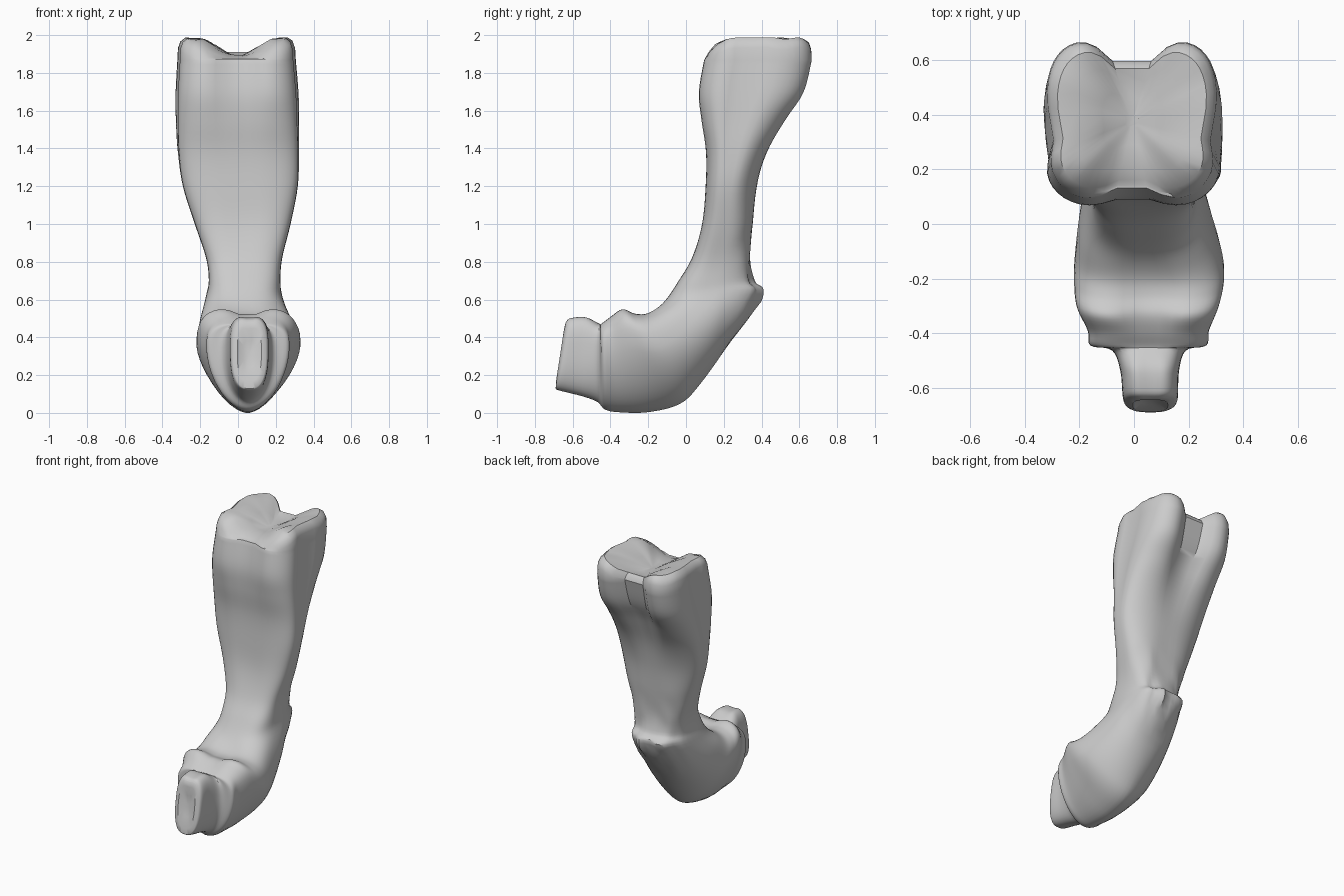
import bpy, bmesh, math
from mathutils import Vector, noise

if "Cube" in bpy.data.objects:
    bpy.data.objects.remove(bpy.data.objects["Cube"])

N = 48      # points around the bone
SUB = 5     # rings between neighbouring sections

# Shaft: z, front y, back y, left x, right x, back roundness, front groove, back groove
shaft = [
    (1.87, 0.075, 0.69, -0.325, 0.31, 0.55, 0.11, 0.22),
    (1.70, 0.05, 0.65, -0.335, 0.325, 0.60, 0.09, 0.22),
    (1.55, 0.07, 0.55, -0.335, 0.33, 0.70, 0.06, 0.18),
    (1.38, 0.10, 0.445, -0.325, 0.33, 0.80, 0.03, 0.10),
    (1.20, 0.10, 0.385, -0.295, 0.32, 0.90, 0.02, 0.04),
    (1.00, 0.08, 0.36, -0.23, 0.28, 0.80, 0.03, 0.03),
    (0.82, 0.03, 0.345, -0.17, 0.235, 0.70, 0.0, 0.03),
]
# Foot: front y, z, back y, z, left x, right x, widest point, back roundness, front groove
foot = [
    (-0.04, 0.70, 0.355, 0.70, -0.155, 0.225, 0.45, 0.75, 0.0),
    (-0.10, 0.61, 0.405, 0.63, -0.17, 0.235, 0.45, 0.85, 0.0),
    (-0.16, 0.56, 0.24, 0.385, -0.20, 0.28, 0.42, 0.9, 0.03),
    (-0.22, 0.535, 0.08, 0.16, -0.215, 0.32, 0.40, 1.1, 0.05),
    (-0.28, 0.54, -0.03, 0.05, -0.22, 0.33, 0.36, 1.2, 0.07),
    (-0.34, 0.565, -0.20, 0.005, -0.21, 0.31, 0.32, 1.2, 0.09),
    (-0.40, 0.52, -0.36, 0.005, -0.17, 0.275, 0.30, 1.15, 0.05),
    (-0.45, 0.48, -0.43, 0.02, -0.16, 0.265, 0.30, 1.1, 0.03),
    (-0.46, 0.475, -0.47, 0.06, -0.08, 0.19, 0.35, 1.0, 0.0),
    (-0.53, 0.515, -0.55, 0.09, -0.05, 0.165, 0.40, 0.8, 0.03),
    (-0.61, 0.51, -0.67, 0.12, -0.04, 0.16, 0.45, 0.75, 0.03),
    (-0.635, 0.49, -0.69, 0.13, -0.02, 0.14, 0.45, 0.75, 0.03),
]
sections = [(f, z, b, z, l, r, 0.45, p, gf, gb) for z, f, b, l, r, p, gf, gb in shaft]
sections += [s + (0.0,) for s in foot]


def blend(i, t):
    """Smooth blend of neighbouring sections."""
    k = len(sections) - 1
    rows = [sections[min(max(j, 0), k)] for j in (i - 1, i, i + 1, i + 2)]
    return [0.5 * (2*b + (c - a)*t + (2*a - 5*b + 4*c - d)*t*t + (3*b - a - 3*c + d)*t**3)
            for a, b, c, d in zip(*rows)]


def ring(s):
    """Closed outline with front, back and side grooves."""
    fy, fz, by, bz, xl, xr, m, pb, gf, gb = s
    front, back = Vector((0, fy, fz)), Vector((0, by, bz))
    pts = []
    for i in range(N):
        a = 2 * math.pi * (i + 0.5) / N
        ca, sa = math.cos(a), math.sin(a)
        p = 0.65 if ca > 0 else pb
        u = math.copysign(abs(sa) ** p, sa)
        w = abs(ca) ** p
        dip = math.exp(-(u / 0.36) ** 2)
        v = m * (1 - w) + gf * dip * w if ca > 0 else m + (1 - m) * w - gb * dip * w
        u *= 1 - 0.4 * gb * math.exp(-((v - 0.4) / 0.14) ** 2)
        co = front.lerp(back, v)
        co.x = (xl + xr) / 2 + u * (xr - xl) / 2
        # splintered surface behind the ankle
        mask = max(0, min(1, (co.y - 0.15) / 0.1)) * max(0, 1 - abs(co.z - 0.62) / 0.38)
        co.y += 0.035 * mask * noise.noise(Vector((co.x * 16, co.y * 8, co.z * 5)))
        pts.append(co)
    return pts


def top_height(x, y):
    """Saddle-shaped joint surface of the head."""
    z = 1.89 + 0.10 * (1 - math.exp(-(x / 0.13) ** 2))
    z -= 0.06 * max(0, min(1, (0.22 - y) / 0.12))
    return z + 0.015 * noise.noise(Vector((x * 9, y * 9, 0)))


rings = []
# Head cap rings, from the middle outwards
edge = ring(sections[0])
mid = sum(edge, Vector()) / N
for k, drop in ((0.08, 0), (0.35, 0), (0.65, 0), (0.87, 0), (0.95, 0.02), (0.99, 0.055)):
    row = []
    for c in edge:
        x, y = mid.x + (c.x - mid.x) * k, mid.y + (c.y - mid.y) * k
        row.append(Vector((x, y, max(top_height(x, y) - drop, 1.875))))
    rings.append(row)
# Shaft and foot
for i in range(len(sections) - 1):
    rings += [ring(blend(i, j / SUB)) for j in range(SUB)]
end = ring(sections[-1])
rings.append(end)
# Toe cap, slightly hollow
mid = sum(end, Vector()) / N
for k, push in ((0.8, -0.004), (0.4, 0.012), (0.08, 0.015)):
    rings.append([mid.lerp(c, k) + Vector((0, push, 0)) for c in end])

bm = bmesh.new()
grid = [[bm.verts.new(c) for c in row] for row in rings]
for a, b in zip(grid, grid[1:]):
    for i in range(N):
        j = (i + 1) % N
        bm.faces.new((a[i], a[j], b[j], b[i]))
bm.faces.new(grid[0])
bm.faces.new(grid[-1])
bmesh.ops.recalc_face_normals(bm, faces=bm.faces)
# Stand the model on the ground
low = min(v.co.z for v in bm.verts)
bmesh.ops.translate(bm, verts=bm.verts, vec=(0, 0, -low))
mesh = bpy.data.meshes.new("leg_bone")
bm.to_mesh(mesh)
bm.free()
bone = bpy.data.objects.new("leg_bone", mesh)
bpy.context.collection.objects.link(bone)
bpy.context.view_layer.objects.active = bone
bone.select_set(True)
bpy.ops.object.shade_smooth_by_angle(angle=math.radians(35))
